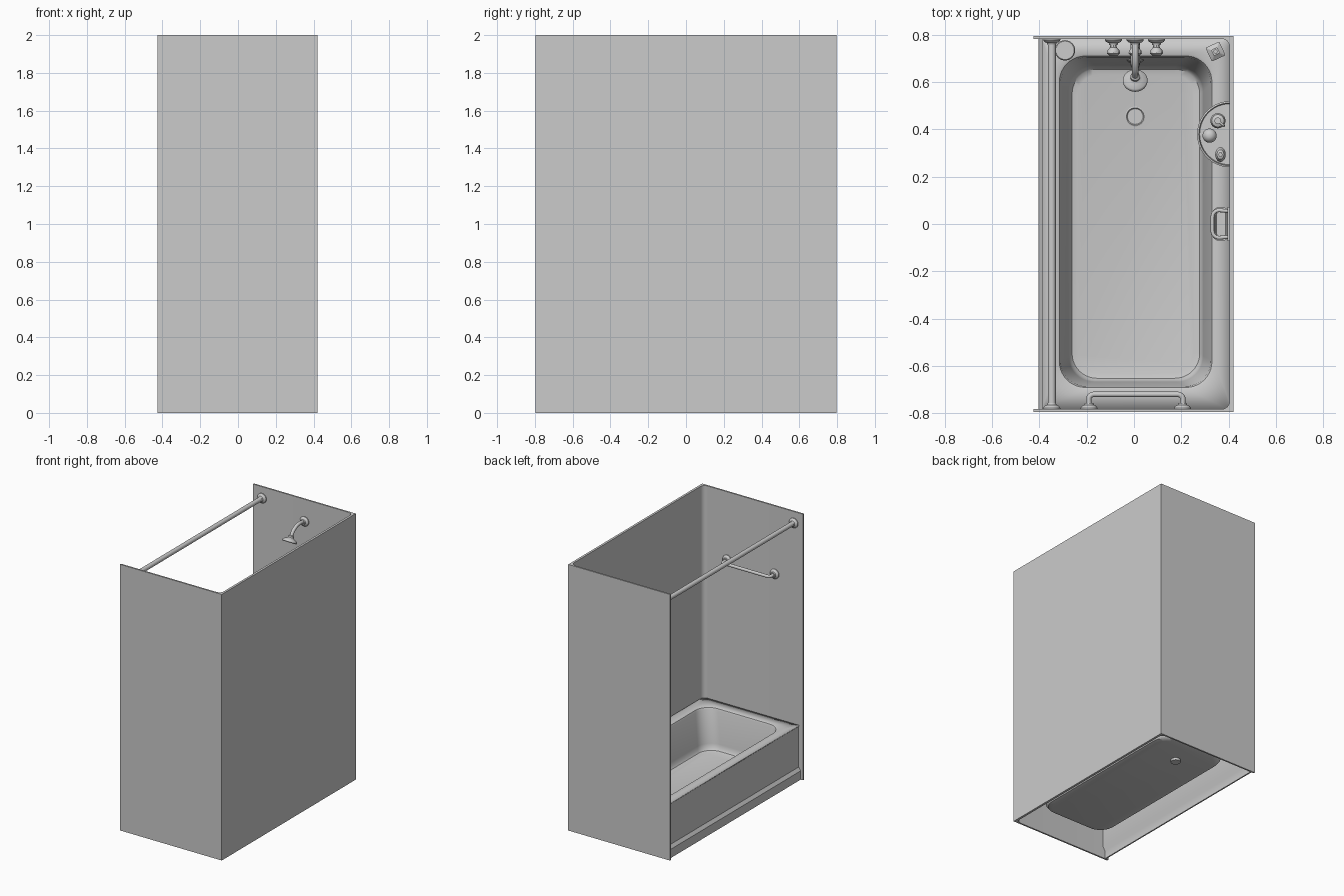
import bpy, math
from mathutils import Vector, Matrix

if "Cube" in bpy.data.objects:
    bpy.data.objects.remove(bpy.data.objects["Cube"])


def finish(ob, angle=35):
    bpy.ops.object.select_all(action='DESELECT')
    ob.select_set(True)
    bpy.context.view_layer.objects.active = ob
    bpy.ops.object.shade_smooth_by_angle(angle=math.radians(angle))
    return ob


def loft(name, loops, cap_start=True, cap_end=True, matrix=None, solid=0):
    n = len(loops[0])
    verts = [p for lp in loops for p in lp]
    faces = [(i * n + j, i * n + (j + 1) % n, (i + 1) * n + (j + 1) % n, (i + 1) * n + j)
             for i in range(len(loops) - 1) for j in range(n)]
    if cap_start:
        faces.append(tuple(reversed(range(n))))
    if cap_end:
        faces.append(tuple(range((len(loops) - 1) * n, len(loops) * n)))
    me = bpy.data.meshes.new(name)
    me.from_pydata(verts, [], faces)
    if matrix:
        me.transform(matrix)
    ob = bpy.data.objects.new(name, me)
    bpy.context.collection.objects.link(ob)
    if solid:
        m = ob.modifiers.new("thickness", 'SOLIDIFY')
        m.thickness, m.offset = solid, -1
    return finish(ob)


def lathe(name, profile, loc, axis=(0, 0, 1), sides=32, scale=(1, 1)):
    loops = [[(r * scale[0] * math.cos(2 * math.pi * k / sides),
               r * scale[1] * math.sin(2 * math.pi * k / sides), h) for k in range(sides)]
             for r, h in profile]
    rot = Vector(axis).to_track_quat('Z', 'Y').to_matrix().to_4x4()
    return loft(name, loops, matrix=Matrix.Translation(loc) @ rot)


def tube(name, pts, r, smooth=False):
    cu = bpy.data.curves.new(name, 'CURVE')
    cu.dimensions, cu.bevel_depth, cu.bevel_resolution, cu.use_fill_caps = '3D', r, 5, True
    if smooth:
        sp = cu.splines.new('BEZIER')
        sp.bezier_points.add(len(pts) - 1)
        for b, p in zip(sp.bezier_points, pts):
            b.co = p
            b.handle_left_type = b.handle_right_type = 'AUTO'
    else:
        sp = cu.splines.new('POLY')
        sp.points.add(len(pts) - 1)
        for b, p in zip(sp.points, pts):
            b.co = (*p, 1)
    ob = bpy.data.objects.new(name, cu)
    bpy.context.collection.objects.link(ob)
    bpy.ops.object.select_all(action='DESELECT')
    ob.select_set(True)
    bpy.context.view_layer.objects.active = ob
    bpy.ops.object.convert(target='MESH')
    return finish(bpy.context.object)


def arc(cx, cy, r, a0, a1, n):
    return [(cx + r * math.cos(math.radians(a0 + (a1 - a0) * k / n)),
             cy + r * math.sin(math.radians(a0 + (a1 - a0) * k / n))) for k in range(n + 1)]


def round_rect(x0, x1, y0, y1, r, z, n=10):
    pts = (arc(x1 - r, y1 - r, r, 0, 90, n) + arc(x0 + r, y1 - r, r, 90, 180, n)
           + arc(x0 + r, y0 + r, r, 180, 270, n) + arc(x1 - r, y0 + r, r, 270, 360, n))
    return [(x, y, z) for x, y in pts]


# Three-sided surround with filleted inner corners
W, IN = 0.796, 0.784
outline = ([(-0.425, -W), (0.422, -W), (0.422, W), (-0.425, W), (-0.425, IN)]
           + arc(0.37, IN - 0.035, 0.035, 90, 0, 8) + arc(0.37, -IN + 0.035, 0.035, 0, -90, 8)
           + [(-0.425, -IN)])
loft("surround_walls", [[(x, y, z) for x, y in outline] for z in (0, 2)])

# Tub: flat rim, rolled lip, sloped sides, filleted floor
loft("tub", [
    round_rect(-0.39, 0.415, -0.79, 0.79, 0.005, 0.405),
    round_rect(-0.325, 0.338, -0.70, 0.72, 0.115, 0.405),
    round_rect(-0.316, 0.330, -0.692, 0.711, 0.11, 0.401),
    round_rect(-0.311, 0.325, -0.687, 0.705, 0.11, 0.388),
    round_rect(-0.278, 0.293, -0.668, 0.672, 0.11, 0.150),
    round_rect(-0.272, 0.288, -0.663, 0.666, 0.11, 0.120),
    round_rect(-0.262, 0.278, -0.653, 0.655, 0.105, 0.106),
    round_rect(-0.240, 0.255, -0.630, 0.632, 0.09, 0.100),
], cap_start=False, solid=0.008)

# Stepped front apron, running the tub's length
prof = [(-0.405, 0), (-0.395, 0), (-0.395, 0.062), (-0.378, 0.088), (-0.378, 0.404),
        (-0.388, 0.404), (-0.388, 0.09), (-0.405, 0.066)]
loft("apron", [[(x, y, z) for x, z in prof] for y in (0.788, -0.788)])

# Drain
lathe("drain", [(0.034, 0.075), (0.034, 0.099), (0.042, 0.1), (0.042, 0.104), (0.037, 0.106),
                (0.033, 0.102)], (0.005, 0.455, 0))

# Curtain rod, towel bar and their wall flanges
FLANGE = [(0.036, 0), (0.036, 0.006), (0.03, 0.014), (0.02, 0.018), (0.018, 0.026)]
tube("curtain_rod", [(-0.348, -0.78, 1.915), (-0.348, 0.78, 1.915)], 0.017)
for s in (-1, 1):
    lathe("rod_flange", FLANGE, (-0.348, s * IN, 1.915), (0, -s, 0))
bar = ([(-0.19, -0.78)] + arc(-0.17, -0.743, 0.022, 180, 90, 6)
       + arc(0.185, -0.743, 0.022, 90, 0, 6) + [(0.205, -0.78)])
tube("towel_bar", [(x, y, 1.49) for x, y in bar], 0.0115)
for x in (-0.19, 0.205):
    lathe("towel_bar_flange", FLANGE, (x, -IN, 1.49), (0, 1, 0))

# Shower arm and tilted head
tube("shower_arm", [(0.005, 0.785, 1.835), (0.005, 0.71, 1.842), (0.005, 0.655, 1.82),
                    (0.005, 0.625, 1.785)], 0.013, True)
lathe("shower_flange", FLANGE, (0.005, IN, 1.835), (0, -1, 0))
lathe("shower_head", [(0.014, 0), (0.02, 0.006), (0.02, 0.016), (0.03, 0.024), (0.048, 0.032),
                      (0.052, 0.038), (0.052, 0.047), (0.047, 0.05), (0.044, 0.047)],
      (0.005, 0.628, 1.788), (0, -0.5, -0.87))

# Tap handles: flared and fluted
for x in (-0.087, 0.005, 0.095):
    lathe("tap_flange", FLANGE, (x, IN, 0.78), (0, -1, 0))
    lathe("tap_handle", [(0.013, 0.02), (0.014, 0.036), (0.026, 0.05), (0.028, 0.062),
                         (0.018, 0.07)], (x, IN, 0.78), (0, -1, 0), sides=8)

# Tub spout
lathe("spout_flange", FLANGE, (0.005, IN, 0.56), (0, -1, 0))
tube("tub_spout", [(0.005, 0.785, 0.56), (0.005, 0.715, 0.562), (0.005, 0.685, 0.55),
                   (0.005, 0.675, 0.52)], 0.02, True)

# Overflow plate on the tap-end slope
lathe("overflow_plate", [(0.035, 0), (0.035, 0.006), (0.028, 0.012)], (0.005, 0.697, 0.31),
      (0, -1, 0.14))

# Half-round shelf with raised lip
SX, SY, SZ = 0.407, 0.38, 1.2


def half(r, z):
    return [(x, y, z) for x, y in arc(SX, SY, r, 90, 270, 28)]


loft("corner_shelf", [half(0.11, SZ - 0.03), half(0.135, SZ - 0.018), half(0.14, SZ),
                      half(0.14, SZ + 0.012), half(0.133, SZ + 0.014), half(0.129, SZ)])

# Shelf contents: pump bottle, ball, oval bottle
P = (0.355, 0.437, SZ)
lathe("pump_bottle", [(0.03, 0), (0.032, 0.004), (0.032, 0.10), (0.026, 0.115), (0.012, 0.12),
                      (0.012, 0.135), (0.005, 0.136), (0.005, 0.155), (0.014, 0.156),
                      (0.014, 0.166)], P)
tube("pump_nozzle", [(0.355, 0.437, SZ + 0.16), (0.378, 0.418, SZ + 0.16),
                     (0.381, 0.416, SZ + 0.15)], 0.005)
ball = [(0.03 * math.sin(math.pi * k / 14), 0.03 - 0.03 * math.cos(math.pi * k / 14))
        for k in range(1, 14)]
lathe("bath_ball", ball, (0.32, 0.374, SZ))
lathe("oval_bottle", [(0.028, 0), (0.031, 0.006), (0.031, 0.09), (0.02, 0.11), (0.011, 0.113),
                      (0.011, 0.135)], (0.366, 0.294, SZ), scale=(0.72, 1))

# Soap dish: wall plate, hollow tray, grab handle
DZ = 0.85
loft("soap_plate", [round_rect(0.395, 0.408, -0.072, 0.072, 0.003, z, 3)
                    for z in (DZ - 0.04, DZ + 0.07)])
loft("soap_tray", [round_rect(0.35, 0.40, -0.06, 0.06, 0.018, DZ - 0.035),
                   round_rect(0.335, 0.40, -0.07, 0.07, 0.022, DZ - 0.02),
                   round_rect(0.335, 0.40, -0.07, 0.07, 0.022, DZ),
                   round_rect(0.342, 0.394, -0.063, 0.063, 0.018, DZ),
                   round_rect(0.35, 0.388, -0.055, 0.055, 0.015, DZ - 0.018)])
grip = ([(0.40, 0.055)] + arc(0.36, 0.03, 0.028, 90, 180, 6)
        + arc(0.36, -0.03, 0.028, 180, 270, 6) + [(0.40, -0.055)])
tube("soap_handle", [(x, y, DZ + 0.045) for x, y in grip], 0.008)

# Rim contents: round jar and square bottle
lathe("round_jar", [(0.04, 0), (0.043, 0.004), (0.043, 0.13), (0.039, 0.135)],
      (-0.292, 0.735, 0.404))
M = Matrix.Translation((0.345, 0.73, 0.404)) @ Matrix.Rotation(math.radians(25), 4, 'Z')
loft("square_bottle", [round_rect(-h, h, -h, h, 0.004, z, 2)
                       for h, z in ((0.032, 0), (0.032, 0.15), (0.014, 0.165), (0.014, 0.19))],
     matrix=M)
lathe("square_bottle_cap", [(0.009, 0), (0.009, 0.02)], (0.345, 0.73, 0.592))
